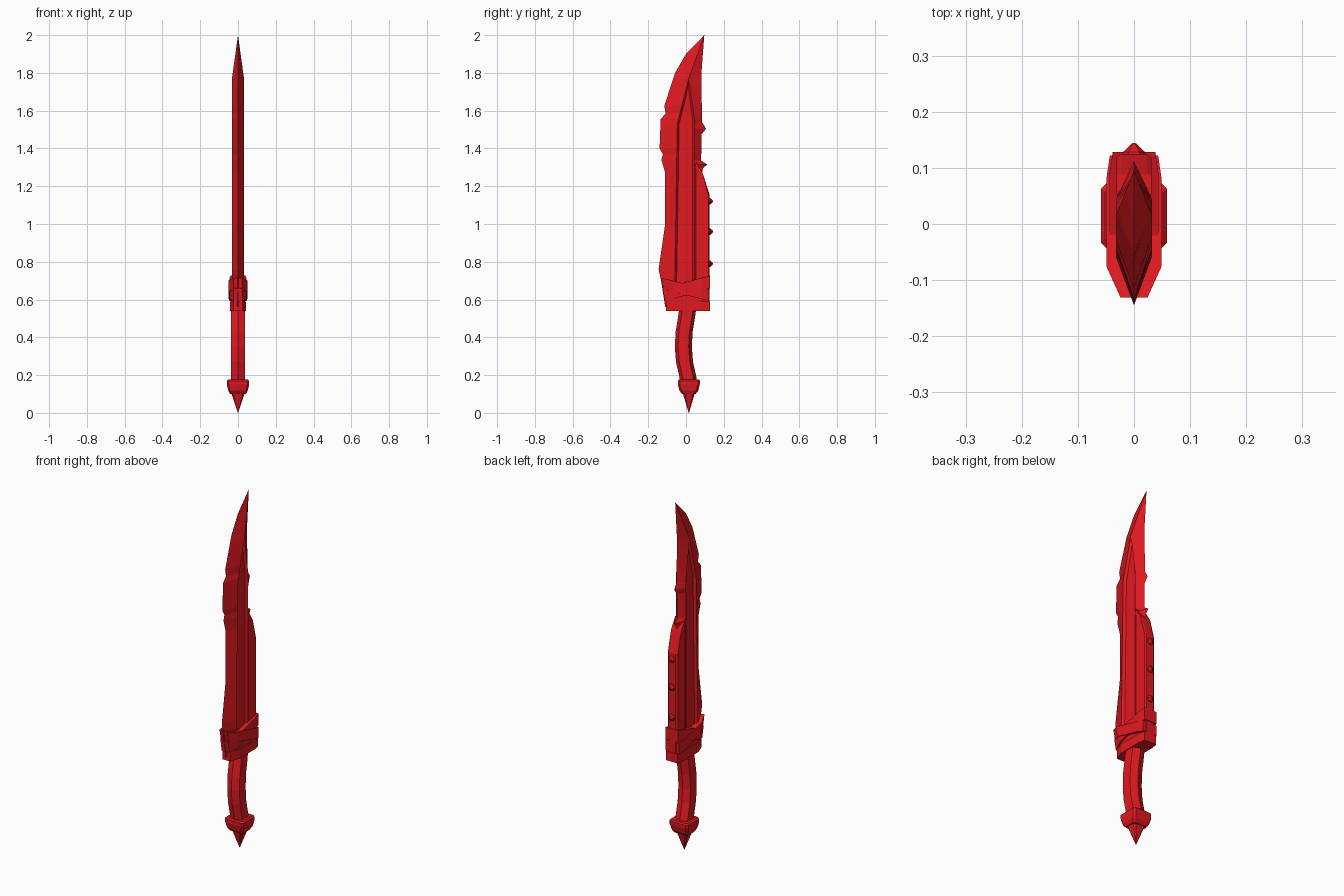
import bpy, bmesh, math

if "Cube" in bpy.data.objects:
    bpy.data.objects.remove(bpy.data.objects["Cube"])

red = bpy.data.materials.new("red")
red.diffuse_color = (0.75, 0.01, 0.015, 1)
red.use_nodes = True
red.node_tree.nodes["Principled BSDF"].inputs["Base Color"].default_value = red.diffuse_color


def loft(name, rings):
    """Skin a list of equal-length closed rings and cap both ends."""
    bm = bmesh.new()
    vs = [[bm.verts.new(p) for p in ring] for ring in rings]
    n = len(rings[0])
    for a, b in zip(vs, vs[1:]):
        for i in range(n):
            j = (i + 1) % n
            bm.faces.new((a[i], a[j], b[j], b[i]))
    bm.faces.new(vs[0][::-1])
    bm.faces.new(vs[-1])
    bmesh.ops.remove_doubles(bm, verts=bm.verts, dist=0.0004)
    bmesh.ops.recalc_face_normals(bm, faces=bm.faces)
    me = bpy.data.meshes.new(name)
    bm.to_mesh(me)
    bm.free()
    me.materials.append(red)
    ob = bpy.data.objects.new(name, me)
    bpy.context.collection.objects.link(ob)
    return ob


def mirrored(half):
    """Close a half section across x = 0; its first and last points lie on x = 0."""
    return half + [(-x, y) for x, y in reversed(half[1:-1])]


def at(line, z):
    """Linear lookup of a (z, value) polyline."""
    for (z0, v0), (z1, v1) in zip(line, line[1:]):
        if z <= z1:
            return v0 + (v1 - v0) * (z - z0) / (z1 - z0)
    return line[-1][1]


# Blade: notched cutting edge, toothed back, sunken fuller
edge = [(0.56, -0.11), (0.70, -0.132), (0.76, -0.145), (1.0, -0.11), (1.27, -0.11),
        (1.34, -0.13), (1.37, -0.122), (1.40, -0.14), (1.555, -0.134), (1.585, -0.108),
        (1.625, -0.115), (1.80, -0.058), (1.90, 0.0), (2.0, 0.097)]
back = [(0.56, 0.08), (1.27, 0.085), (1.295, 0.09), (1.315, 0.112), (1.335, 0.08),
        (1.475, 0.083), (1.505, 0.106), (1.54, 0.085), (1.79, 0.081), (2.0, 0.097)]
left = [(0.56, -0.062), (1.53, -0.046), (1.77, 0.014), (2.0, 0.097)]
right = [(0.56, 0.045), (1.55, 0.045), (1.77, 0.014), (2.0, 0.097)]
thick = [(0.56, 0.032), (1.77, 0.032), (2.0, 0.0)]
rings = []
for z in sorted({p[0] for p in edge + back + left + right} | {1.73}):
    l, r, x = at(left, z), at(right, z), at(thick, z)
    g = max(0, min(0.01, (r - l) / 2))
    xi = x - 1.3 * g
    half = [(0, at(edge, z)), (x, l), (xi, l + g), (xi, r - g), (x, r), (0, at(back, z))]
    rings.append([(px, py, z) for px, py in mirrored(half)])
loft("blade", rings)

# Reinforcing plate along the back of the blade
plate = [(0.052, 0.58), (0.125, 0.58), (0.125, 1.155), (0.088, 1.27), (0.052, 1.33)]
loft("back_plate", [[(x, min(y, cap), z) for y, z in plate]
                    for x, cap in ((-0.031, 0.118), (-0.022, 0.125), (0.022, 0.125), (0.031, 0.118))])

# Studs on the plate
for k, z in enumerate((0.79, 0.96, 1.12)):
    loft(f"stud_{k + 1}", [[(r * math.cos(a * math.pi / 3), y, z + r * math.sin(a * math.pi / 3))
                            for a in range(6)]
                           for y, r in ((0.115, 0.022), (0.128, 0.02), (0.144, 0.003))])


# Two crossed wraps and the guard share one tilted band shape
def band(name, z_front, z_back, h, x, y0, y1, lean=0.0):
    half = [(0, y0), (0.024, y0), (x, y0 + 0.055), (x, y1 - 0.04), (x - 0.006, y1), (0, y1)]
    rings = []
    for s in (-1, 1):
        rings.append([(px, py - (lean * s if py < 0 else 0),
                       z_front + (z_back - z_front) * (py - y0) / (y1 - y0) + s * h)
                      for px, py in mirrored(half)])
    return loft(name, rings)


band("wrap_lower", 0.625, 0.693, 0.034, 0.044, -0.118, 0.128, 0.006)
band("wrap_upper", 0.685, 0.622, 0.03, 0.049, -0.125, 0.122, 0.006)
band("guard", 0.565, 0.565, 0.026, 0.043, -0.105, 0.127)
band("wrap_core", 0.605, 0.605, 0.03, 0.036, -0.105, 0.11)

# Curved hexagonal grip
grip = [(0.15, 0.015), (0.19, 0.01), (0.27, -0.008), (0.35, -0.014), (0.43, -0.01),
        (0.50, 0.002), (0.56, 0.01)]
hexa = mirrored([(0, -0.045), (0.038, -0.028), (0.038, 0.028), (0, 0.045)])
loft("grip", [[(x, y + c, z) for x, y in hexa] for z, c in grip])


# Pommel block and spike, chamfered rectangles around one axis
def block(z, a, b, c):
    pts = [(a, -b + c), (a, b - c), (a - c, b), (-a + c, b),
           (-a, b - c), (-a, -b + c), (-a + c, -b), (a - c, -b)]
    return [(x, y + 0.015, z) for x, y in pts]


loft("pommel", [block(0.10, 0.042, 0.036, 0.008), block(0.118, 0.052, 0.05, 0.01),
                block(0.15, 0.059, 0.058, 0.01), block(0.17, 0.059, 0.058, 0.01),
                block(0.177, 0.052, 0.052, 0.01)])
loft("pommel_spike", [block(0.0, 0.001, 0.001, 0.0002), block(0.105, 0.036, 0.032, 0.01)])
